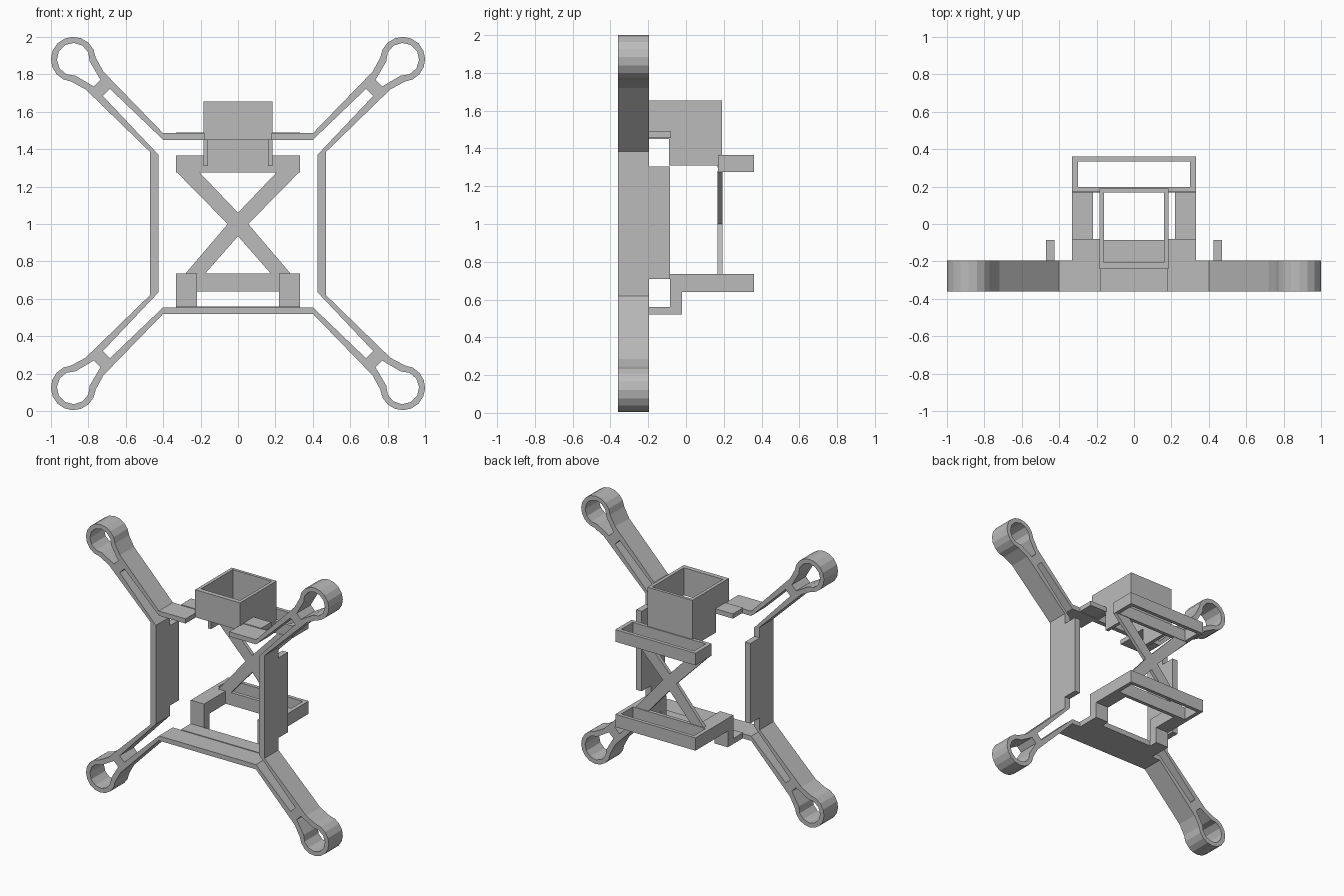
import bpy, bmesh, math

if "Cube" in bpy.data.objects:
    bpy.data.objects.remove(bpy.data.objects["Cube"])

grey = bpy.data.materials.new("plain grey")
grey.diffuse_color = (0.5, 0.5, 0.5, 1)
grey.use_nodes = True
grey.node_tree.nodes["Principled BSDF"].inputs["Base Color"].default_value = grey.diffuse_color


def prism(name, loops, axis, a, b):
    """Extrude flat outlines (later ones are holes) along an axis from a to b."""
    cu = bpy.data.curves.new(name, 'CURVE')
    cu.dimensions, cu.fill_mode = '2D', 'BOTH'
    cu.extrude = (b - a) / 2
    for pts in loops:
        sp = cu.splines.new('POLY')
        sp.points.add(len(pts) - 1)
        for p, (u, v) in zip(sp.points, pts):
            p.co = (u, v, 0, 1)
        sp.use_cyclic_u = True
    ob = bpy.data.objects.new(name, cu)
    bpy.context.collection.objects.link(ob)
    bpy.ops.object.select_all(action='DESELECT')
    ob.select_set(True)
    bpy.context.view_layer.objects.active = ob
    bpy.ops.object.convert(target='MESH')
    ob = bpy.context.view_layer.objects.active
    bm = bmesh.new()
    bm.from_mesh(ob.data)
    mid = (a + b) / 2
    for vert in bm.verts:
        u, v, w = vert.co
        w += mid
        vert.co = {'x': (w, u, v), 'y': (u, w, v), 'z': (u, v, w)}[axis]
    bmesh.ops.remove_doubles(bm, verts=bm.verts, dist=1e-5)
    bmesh.ops.recalc_face_normals(bm, faces=bm.faces)
    for f in bm.faces:
        f.smooth = False
    bm.to_mesh(ob.data)
    bm.free()
    ob.data.materials.clear()
    ob.data.materials.append(grey)
    return ob


def rect(u0, u1, v0, v1):
    return [(u0, v0), (u1, v0), (u1, v1), (u0, v1)]


def block(name, x, y, z):
    return prism(name, [rect(*x, *y)], 'z', *z)


def arm(d, w):
    """Point on the top right arm: d inward from the ring centre, w sideways."""
    s = math.sqrt(0.5)
    return (0.88 - (d + w) * s, 1.88 + (w - d) * s)


def arc(r, gap, n):
    """Arc round the ring centre, open towards the arm by +-gap degrees."""
    out = []
    for i in range(n + 1):
        t = math.radians(gap + (360 - 2 * gap) * i / n)
        out.append(arm(r * math.cos(t), r * math.sin(t)))
    return out


def flip_x(pts):
    return [(-x, z) for x, z in pts]


def flip_z(pts):
    return [(x, 2.005 - z) for x, z in pts]


# Main frame: one outline with four slotted arms, plus motor ring holes
outer = ([(0.18, 1.485), (0.40, 1.485), arm(0.16, 0.067)] + arc(0.12, 50, 12)
         + [arm(0.16, -0.067), (0.47, 1.385)])
inner = [(0.425, 1.37), arm(0.25, -0.027), arm(0.25, 0.027), (0.40, 1.45), (0.18, 1.45)]
right_out = outer + flip_z(outer[:0:-1])
right_in = flip_z(inner[3::-1]) + inner
outline = right_out + flip_x(right_out[::-1]) + flip_x(right_in) + right_in[::-1]
outline = outline[:len(right_out) * 2] + flip_x(right_in) + []
# the inside edge runs up the left, is cut at the top, then up the right
outline = (right_out + flip_x(right_out[::-1])
           + flip_x(right_in[::-1]) + right_in)
hole = arc(0.088, 38, 9) + [arm(0.18, -0.025), arm(0.18, 0.025)]
holes = [hole, flip_x(hole), flip_z(hole), flip_x(flip_z(hole))]
prism("main_frame", [outline] + holes, 'y', -0.36, -0.195)

for s, side in ((1, "right"), (-1, "left")):
    def span(a, b):
        return sorted((s * a, s * b))
    # Raised plates on the side rails
    block("side_plate_" + side, span(0.425, 0.47), (-0.20, -0.085), (0.71, 1.305))
    # Top tabs joining the box
    block("top_tab_" + side, span(0.18, 0.33), (-0.20, -0.08), (1.455, 1.49))
    # Stepped brackets carrying the lower tray
    step = [(-0.20, 0.52), (-0.02, 0.52), (-0.02, 0.64), (0.18, 0.64),
            (0.18, 0.735), (-0.085, 0.735), (-0.085, 0.56), (-0.20, 0.56)]
    prism("tray_bracket_" + side, [step], 'x', *span(0.22, 0.33))
    # Box side walls, cut away at the front bottom
    wall = [(-0.24, 1.45), (-0.09, 1.45), (-0.09, 1.31), (0.19, 1.31),
            (0.19, 1.655), (-0.24, 1.655)]
    prism("box_wall_" + side, [wall], 'x', *span(0.16, 0.185))

# Bottom crossbar shelf
block("bottom_shelf", (-0.22, 0.22), (-0.20, -0.085), (0.52, 0.56))

# Front and back walls of the open box
block("box_front", (-0.16, 0.16), (-0.24, -0.205), (1.45, 1.655))
block("box_back", (-0.16, 0.16), (0.168, 0.19), (1.30, 1.655))

# Rear tray rims
for name, z in (("upper_tray", (1.275, 1.365)), ("lower_tray", (0.64, 0.735))):
    prism(name, [rect(-0.33, 0.33, 0.17, 0.36), rect(-0.30, 0.30, 0.197, 0.333)], 'z', *z)

# Cross brace between the trays
half = [(0.21, 1.28), (0.33, 1.28), (0.055, 1.0), (0.285, 0.73), (0.18, 0.73)]
prism("cross_brace", [[(0, 1.06)] + half + [(0, 0.935)] + flip_x(half[::-1])],
      'y', 0.167, 0.193)
